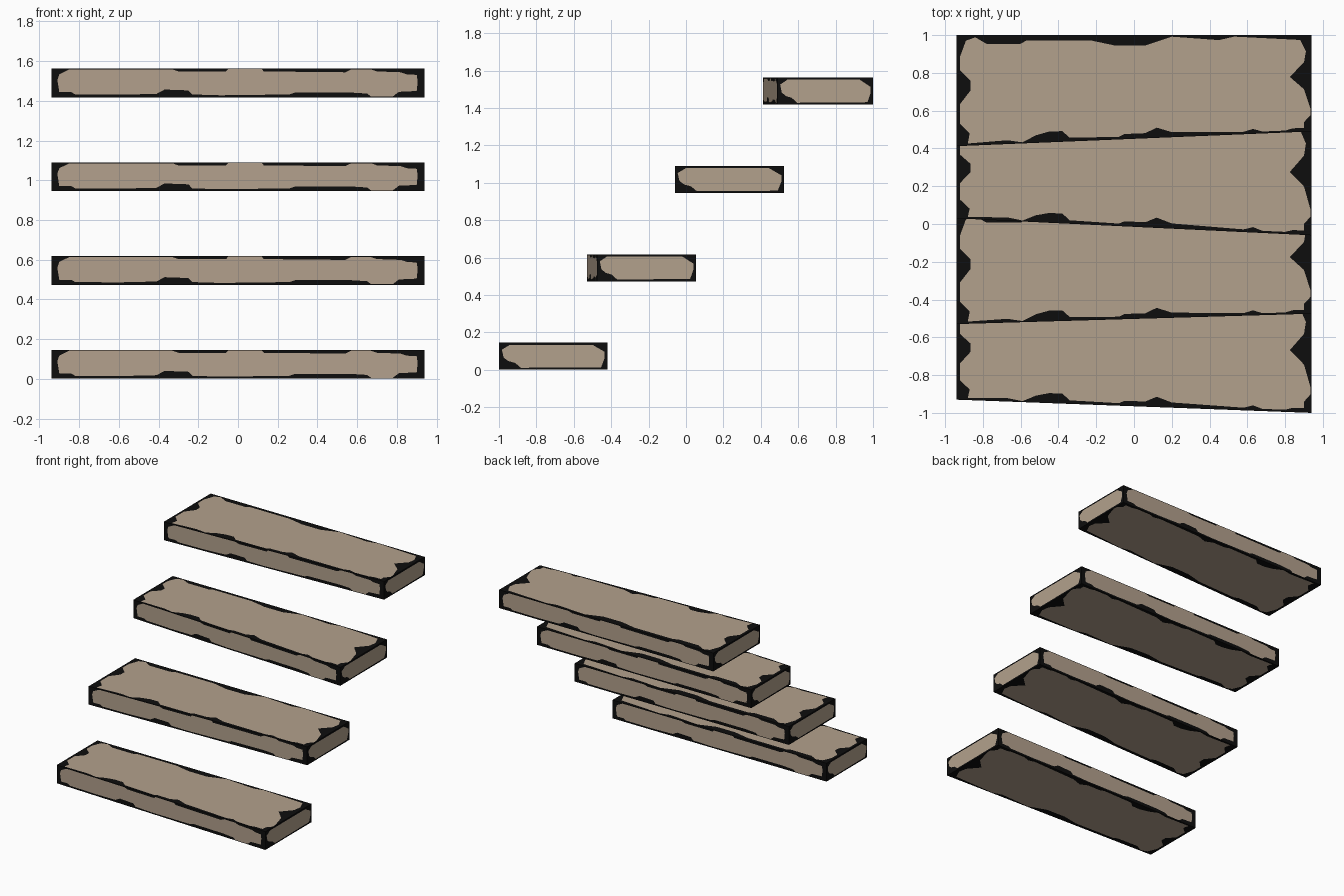
import bpy
from mathutils import Vector

if "Cube" in bpy.data.objects:
    bpy.data.objects.remove(bpy.data.objects["Cube"])

HALF, THICK = 0.94, 0.145


def material(name, rgb):
    m = bpy.data.materials.new(name)
    m.diffuse_color = (*rgb, 1)
    m.use_nodes = True
    m.node_tree.nodes["Principled BSDF"].inputs["Base Color"].default_value = m.diffuse_color
    return m


black = material("worn black edge", (0.004, 0.004, 0.004))
tan = material("tan wood", (0.45, 0.355, 0.265))

# Ragged tan outlines, counter-clockwise: (x along face, fraction up the face)
BROAD = [(-.88, .02), (-.67, .035), (-.59, .01), (-.52, .07), (-.45, .10), (-.38, .10),
         (-.34, .035), (-.08, .025), (-.05, .05), (.06, .05), (.12, .10), (.20, .05),
         (.58, .025), (.63, .05), (.68, .02), (.80, .02), (.84, .04), (.90, .04),
         (.90, .10), (.935, .17), (.935, .23), (.90, .44), (.825, .57), (.90, .72),
         (.91, .83), (.88, .95), (.53, .985), (.45, .95), (.20, .985), (.06, .90),
         (-.10, .90), (-.23, .95), (-.57, .95), (-.60, .92), (-.78, .92), (-.84, .98),
         (-.89, .95), (-.92, .81), (-.92, .68), (-.865, .585), (-.865, .50),
         (-.92, .38), (-.92, .20), (-.87, .11)]
LONG = [(-.90, .18), (-.84, .18), (-.82, .10), (-.60, .09), (-.41, .12), (-.37, .27),
        (-.25, .24), (-.23, .10), (-.09, .07), (.26, .10), (.29, .17), (.56, .17),
        (.65, .13), (.67, .03), (.78, .03), (.81, .19), (.90, .22), (.905, .55),
        (.90, .78), (.85, .80), (.82, .87), (.70, .90), (.67, .97), (.57, .97),
        (.54, .87), (.13, .90), (.12, .98), (-.05, .98), (-.06, .90), (-.30, .90),
        (-.33, .97), (-.85, .97), (-.90, .80), (-.91, .60)]
END = [(-.86, .45), (-.78, .32), (-.66, .25), (-.56, .07), (.83, .09), (.89, .42),
       (.89, .66), (.68, .92), (-.75, .92), (-.89, .74)]


def add_step(name, z, front_left, front_right, back):
    plan = [(-HALF, front_left), (HALF, front_right), (HALF, back), (-HALF, back)]
    lo = [Vector((x, y, z)) for x, y in plan]
    hi = [Vector((x, y, z + THICK)) for x, y in plan]
    # Corners seen from outside: bottom left, bottom right, top right, top left
    sides = [(hi, BROAD), ([lo[3], lo[2], lo[1], lo[0]], BROAD)]
    for i, pattern in enumerate((LONG, END, LONG, END)):
        j = (i + 1) % 4
        sides.append(([lo[i], lo[j], hi[j], hi[i]], pattern))

    verts, faces, mats = [], [], []

    def add_face(points, mat):
        faces.append(range(len(verts), len(verts) + len(points)))
        verts.extend(points)
        mats.append(mat)

    for (a, b, c, d), pattern in sides:
        add_face([a, b, c, d], 0)
        lift = (b - a).cross(d - a).normalized() * 0.001
        plate = []
        for x, v in pattern:
            u = (x / HALF + 1) / 2
            plate.append(a.lerp(b, u).lerp(d.lerp(c, u), v) + lift)
        add_face(plate, 1)

    mesh = bpy.data.meshes.new(name)
    mesh.from_pydata(verts, [], [list(f) for f in faces])
    mesh.materials.append(black)
    mesh.materials.append(tan)
    for p, m in zip(mesh.polygons, mats):
        p.material_index = m
    bpy.context.collection.objects.link(bpy.data.objects.new(name, mesh))


# Four floating steps with alternately slanted front edges
add_step("step_1", 0.001, -0.93, -1.0, -0.42)
add_step("step_2", 0.473, -0.53, -0.475, 0.053)
add_step("step_3", 0.945, 0.03, -0.06, 0.525)
add_step("step_4", 1.418, 0.412, 0.49, 1.0)
